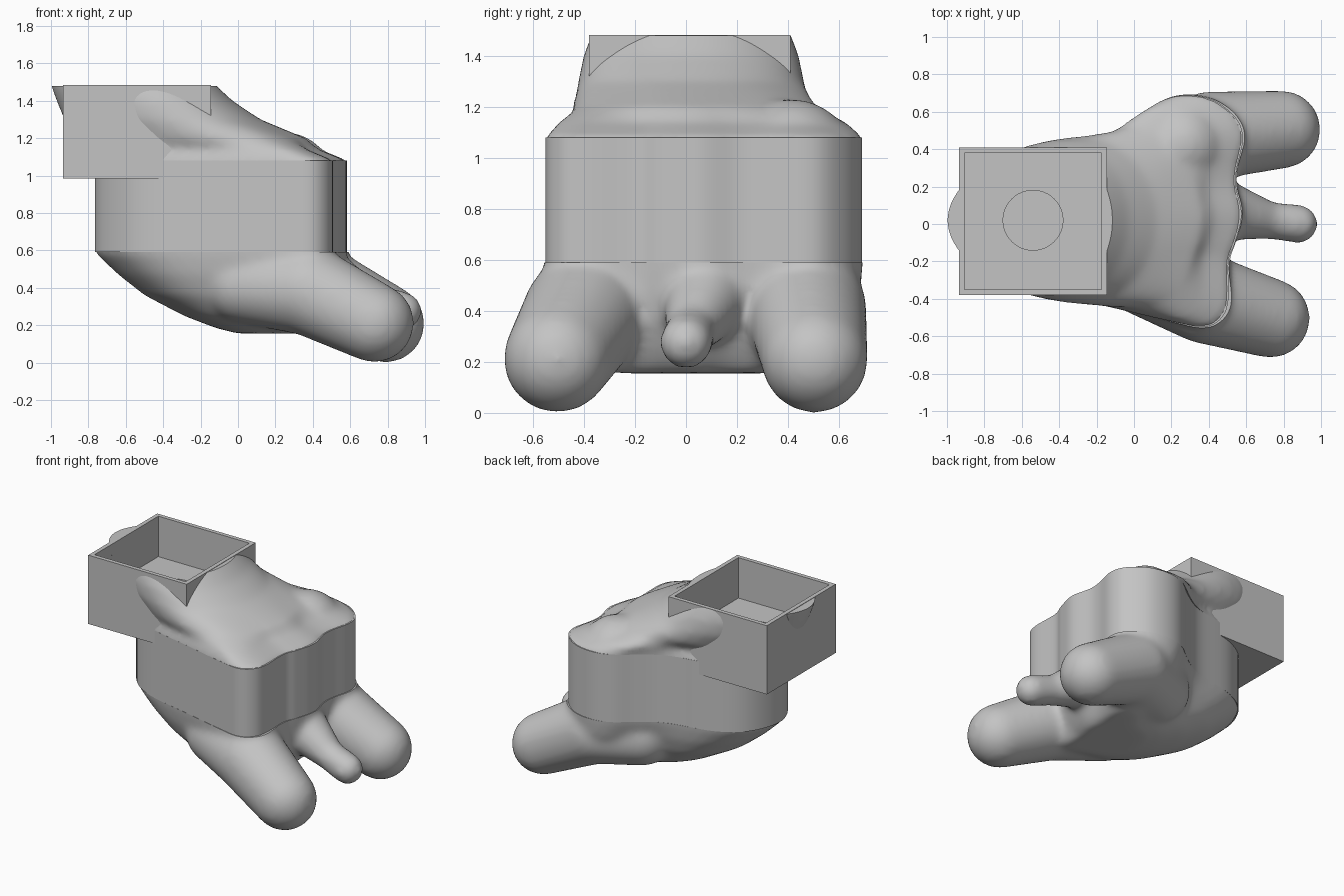
import bpy, bmesh, math
from mathutils import Vector, Matrix

if "Cube" in bpy.data.objects:
    bpy.data.objects.remove(bpy.data.objects["Cube"])

grey = bpy.data.materials.new("plain grey")
grey.use_nodes = True
tone = (0.55, 0.55, 0.55, 1)
grey.diffuse_color = tone
grey.node_tree.nodes["Principled BSDF"].inputs["Base Color"].default_value = tone


def activate(ob):
    bpy.ops.object.select_all(action='DESELECT')
    ob.select_set(True)
    bpy.context.view_layer.objects.active = ob


def make(name, bm):
    """Turn a bmesh into a named grey object."""
    bmesh.ops.recalc_face_normals(bm, faces=bm.faces[:])
    me = bpy.data.meshes.new(name)
    bm.to_mesh(me)
    bm.free()
    ob = bpy.data.objects.new(name, me)
    bpy.context.collection.objects.link(ob)
    me.materials.append(grey)
    return ob


def loft(bm, rings):
    """Skin a closed solid through rings of equal length."""
    rows = [[bm.verts.new(p) for p in ring] for ring in rings]
    n = len(rows[0])
    for a, b in zip(rows, rows[1:]):
        for i in range(n):
            j = (i + 1) % n
            bm.faces.new((a[i], a[j], b[j], b[i]))
    bm.faces.new(rows[0][::-1])
    bm.faces.new(rows[-1])


def capsule(bm, *ends):
    """Tapered capsule around two (x, y, z, radius) ends."""
    ball = bmesh.new()
    bmesh.ops.create_icosphere(ball, subdivisions=3, radius=1)
    hull = bmesh.new()
    for x, y, z, r in ends:
        for v in ball.verts:
            hull.verts.new(Vector((x, y, z)) + v.co * r)
    ball.free()
    bmesh.ops.convex_hull(hull, input=hull.verts[:])
    loose = [v for v in hull.verts if not v.link_faces]
    bmesh.ops.delete(hull, geom=loose, context='VERTS')
    me = bpy.data.meshes.new("limb")
    hull.to_mesh(me)
    hull.free()
    bm.from_mesh(me)
    bpy.data.meshes.remove(me)


def limb(bm, *joints):
    for pair in zip(joints, joints[1:]):
        capsule(bm, *pair)


def box(bm, lo, hi):
    lo, hi = Vector(lo), Vector(hi)
    m = Matrix.Translation((lo + hi) / 2) @ Matrix.Diagonal((*(hi - lo), 1))
    bmesh.ops.create_cube(bm, size=1, matrix=m)


def soften(ob, steps):
    """Melt overlapping solids into one smooth skin."""
    mod = ob.modifiers.new("melt", 'REMESH')
    mod.mode, mod.voxel_size = 'VOXEL', 0.02
    mod = ob.modifiers.new("smooth", 'SMOOTH')
    mod.factor, mod.iterations = 0.5, steps
    activate(ob)
    bpy.ops.object.convert(target='MESH')


def trim(ob, z, keep_up):
    """Cut level at z and close the cut."""
    bm = bmesh.new()
    bm.from_mesh(ob.data)
    cut = bmesh.ops.bisect_plane(bm, geom=bm.verts[:] + bm.edges[:] + bm.faces[:],
                                 plane_co=(0, 0, z), plane_no=(0, 0, 1),
                                 clear_inner=keep_up, clear_outer=not keep_up)
    edges = [g for g in cut["geom_cut"] if isinstance(g, bmesh.types.BMEdge)]
    bmesh.ops.holes_fill(bm, edges=edges, sides=0)
    bm.to_mesh(ob.data)
    bm.free()


def carve(ob, cutter):
    mod = ob.modifiers.new("carve", 'BOOLEAN')
    mod.operation, mod.solver, mod.object = 'DIFFERENCE', 'EXACT', cutter
    activate(ob)
    bpy.ops.object.convert(target='MESH')


def finish(ob):
    activate(ob)
    bpy.ops.object.shade_smooth_by_angle(angle=math.radians(35))


# Outline of the waist, smoothed into a closed curve
knots = [Vector(p) for p in (
    (-.765, 0), (-.69, .24), (-.5, .38), (-.17, .455), (0, .55), (.14, .655), (.28, .69),
    (.43, .66), (.55, .56), (.582, .45), (.55, .3), (.545, .2), (.575, .05), (.54, -.1),
    (.505, -.2), (.505, -.4), (.47, -.5), (.38, -.55), (.22, -.525), (-.1, -.45),
    (-.46, -.36), (-.66, -.22))]
outline = []
for i in range(len(knots)):
    a, b, c, d = (knots[(i + k - 1) % len(knots)] for k in range(4))
    for s in range(6):
        t = s / 6
        outline.append(b + (c - a) * t / 2 + (2 * a - 5 * b + 4 * c - d) * t * t / 2
                       + (3 * b - a - 3 * c + d) * t ** 3 / 2)


def slice_ring(z, x0, x1, ys):
    """Outline stretched to a new x range and y scale."""
    return [(x0 + (p.x + .765) / 1.35 * (x1 - x0), p.y * ys, z) for p in outline]


def egg_ring(z, x0, x1, ry, mix):
    """Outline blended toward an egg that is wider at its +x end."""
    ring = []
    for p in outline:
        a = math.atan2(p.y - .03, p.x + .1)
        q = Vector(((x0 + x1) / 2 + math.cos(a) * (x1 - x0) / 2,
                    .02 + math.sin(a) * ry * (1 + .2 * math.cos(a))))
        ring.append((*p.lerp(q, mix), z))
    return ring


full = (-.765, .585, 1)
snug = (-.768, .59, 1.008)

# Straight waist band
bm = bmesh.new()
loft(bm, [slice_ring(.59, *full), slice_ring(1.08, *full)])
finish(make("waist_band", bm))

# Belly with two legs and a small tail
bm = bmesh.new()
loft(bm, [slice_ring(.155, .0, .4, .5), slice_ring(.185, -.12, .44, .68),
          slice_ring(.25, -.29, .49, .82), slice_ring(.36, -.5, .55, .93),
          slice_ring(.47, -.64, .575, .99), slice_ring(.59, *snug), slice_ring(.8, *snug)])
limb(bm, (.02, -.28, .41, .2), (.38, -.4, .385, .242), (.73, -.505, .212, .213))
limb(bm, (.1, .35, .41, .22), (.4, .47, .41, .24), (.79, .505, .208, .21))
limb(bm, (.45, .08, .45, .17), (.72, .02, .325, .1), (.88, 0, .275, .105))
belly = make("belly_and_legs", bm)
soften(belly, 20)
trim(belly, .59, False)
finish(belly)

# Shoulders rising and leaning into the tray
bm = bmesh.new()
loft(bm, [slice_ring(.9, *snug), slice_ring(1.08, *snug),
          slice_ring(1.14, -.81, .44, .91), egg_ring(1.2, -.86, .29, .445, .75),
          egg_ring(1.3, -.93, .12, .435, 1), egg_ring(1.4, -.97, -.03, .415, 1),
          egg_ring(1.48, -1, -.115, .385, 1), egg_ring(1.6, -1.02, -.24, .33, 1)])
limb(bm, (.02, .3, .995, .225), (.26, .42, .99, .242))
shoulders = make("shoulders", bm)
soften(shoulders, 14)
trim(shoulders, 1.08, True)
trim(shoulders, 1.48, False)

# Square tray
bm = bmesh.new()
box(bm, (-.935, -.38, .985), (-.145, .41, 1.483))
tray = make("square_tray", bm)

# Hollow of the tray and the round well in its floor
bm = bmesh.new()
box(bm, (-.905, -.35, 1.19), (-.175, .38, 1.7))
hollow = make("hollow_cutter", bm)
bm = bmesh.new()
bmesh.ops.create_cone(bm, cap_ends=True, segments=48, radius1=.16, radius2=.16, depth=.3,
                      matrix=Matrix.Translation((-.54, .02, 1.16)))
well = make("well_cutter", bm)
for cutter in (hollow, well):
    cutter.hide_render = True
    for ob in (tray, shoulders):
        carve(ob, cutter)
    bpy.data.objects.remove(cutter)
finish(tray)
finish(shoulders)
